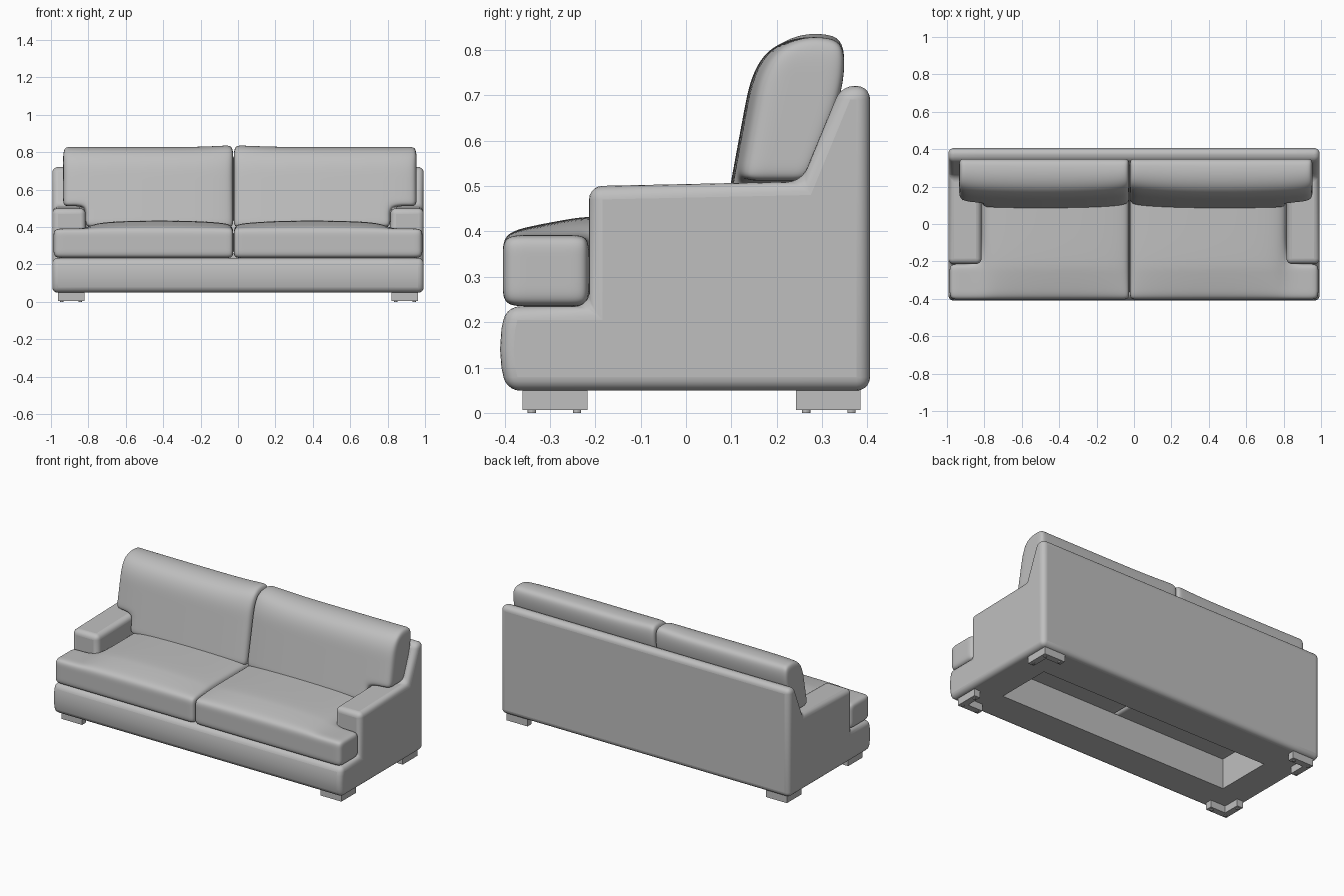
import bpy, bmesh, math
from mathutils import Vector

if "Cube" in bpy.data.objects:
    bpy.data.objects.remove(bpy.data.objects["Cube"])


def make_material(name, rgb):
    m = bpy.data.materials.new(name)
    m.use_nodes = True
    m.diffuse_color = (*rgb, 1)
    m.node_tree.nodes["Principled BSDF"].inputs["Base Color"].default_value = (*rgb, 1)
    return m


fabric = make_material("grey_fabric", (0.52, 0.52, 0.52))


def finish(bm, name, smooth=None):
    bmesh.ops.remove_doubles(bm, verts=bm.verts, dist=1e-5)
    bmesh.ops.recalc_face_normals(bm, faces=bm.faces)
    me = bpy.data.meshes.new(name)
    bm.to_mesh(me)
    bm.free()
    me.materials.append(fabric)
    ob = bpy.data.objects.new(name, me)
    bpy.context.collection.objects.link(ob)
    if smooth:
        bpy.ops.object.select_all(action='DESELECT')
        ob.select_set(True)
        bpy.context.view_layer.objects.active = ob
        bpy.ops.object.shade_smooth_by_angle(angle=math.radians(smooth))
    return ob


def add_box(bm, lo, hi):
    lo, hi = Vector(lo), Vector(hi)
    made = bmesh.ops.create_cube(bm, size=1)["verts"]
    for v in made:
        v.co = (lo + hi) / 2 + Vector(a * b for a, b in zip(v.co, hi - lo))


# Frame: front rail, arms and sloped back in one shell
ARM, SIDE = 0.815, 0.993
rail = [(-0.396, 0.049), (-0.407, 0.1), (-0.41, 0.14), (-0.407, 0.185),
        (-0.396, 0.235), (-0.214, 0.235)]
arm_top = [(-0.214, 0.5), (0.255, 0.51)]
well = (0.13, 0.235)
back = [(0.342, 0.721), (0.406, 0.721), (0.406, 0.049)]

bm = bmesh.new()


def strip(points, xs):
    for (y0, z0), (y1, z1) in zip(points, points[1:]):
        for a, b in zip(xs, xs[1:]):
            bm.faces.new([bm.verts.new(p) for p in
                          ((a, y0, z0), (b, y0, z0), (b, y1, z1), (a, y1, z1))])


def cap(points, x):
    bm.faces.new([bm.verts.new((x, y, z)) for y, z in points])


stations = (-SIDE, -ARM, ARM, SIDE)
strip(rail, stations)
strip([arm_top[1]] + back + rail[:1], stations)
strip([rail[-1], well, arm_top[1]], (-ARM, ARM))
for s in (-1, 1):
    strip([rail[-1]] + arm_top, (s * ARM, s * SIDE))
    cap(rail + arm_top + back, s * SIDE)
    cap([rail[-1]] + arm_top + [well], s * ARM)
frame = finish(bm, "sofa_frame", 40)

bevel = frame.modifiers.new("soft_edges", 'BEVEL')
bevel.width, bevel.segments = 0.03, 5
bevel.limit_method, bevel.angle_limit = 'ANGLE', math.radians(30)

# Opening under the seat
bm = bmesh.new()
add_box(bm, (-0.79, -0.18, -0.1), (0.79, 0.17, 0.26))
cutter = finish(bm, "underside_cutter")
cutter.hide_render = True
cutter.hide_set(True)
cut = frame.modifiers.new("underside_opening", 'BOOLEAN')
cut.object, cut.operation, cut.solver = cutter, 'DIFFERENCE', 'EXACT'
frame.modifiers.move(len(frame.modifiers) - 1, 1)


# Cushions: outer faces of a cell grid, bent by a rule and subdivided
def cushion(name, xs, ys, zs, keep, bend):
    axes = (xs, ys, zs)
    mid = lambda c: [(a[i] + a[i + 1]) / 2 for a, i in zip(axes, c)]
    cells = {(i, j, k) for i in range(len(xs) - 1) for j in range(len(ys) - 1)
             for k in range(len(zs) - 1) if keep(*mid((i, j, k)))}
    bm = bmesh.new()
    for c in cells:
        for ax in range(3):
            for d in (0, 1):
                near = list(c)
                near[ax] += 2 * d - 1
                if tuple(near) in cells:
                    continue
                quad = []
                for p, q in ((0, 0), (1, 0), (1, 1), (0, 1)):
                    n = list(c)
                    n[ax] += d
                    n[(ax + 1) % 3] += p
                    n[(ax + 2) % 3] += q
                    quad.append(bm.verts.new(bend(*(a[i] for a, i in zip(axes, n)))))
                bm.faces.new(quad)
    ob = finish(bm, name, 180)
    sub = ob.modifiers.new("soft", 'SUBSURF')
    sub.levels = sub.render_levels = 3


def hump(x, a, b):
    t = (x - a) / (b - a)
    return math.sin(math.pi * t) ** 0.35 if 0 < t < 1 else 0


for side, s, seam, outer in (("left", 1, -0.023, 0.955), ("right", -1, 0.025, 0.935)):
    inner = [seam, seam + 0.04, 0.2, 0.4, 0.6, 0.765, ARM]

    # Seat cushion with an ear in front of the arm
    def seat_bend(x, y, z):
        if z > 0.38:
            rise = min(max((y + 0.41) / 0.2, 0), 1) ** 0.7
            z += rise * (0.014 * (x < 0.8) + 0.03 * hump(x, seam, ARM))
        return s * x, y, z

    cushion(side + "_seat_cushion", inner + [0.93, 0.986],
            [-0.404, -0.345, -0.26, -0.214, 0, 0.17, 0.21], [0.235, 0.285, 0.345, 0.392],
            lambda x, y, z: x < ARM or y < -0.214, seat_bend)

    # Leaning back cushion with an ear above the arm
    def back_bend(x, t, z):
        front = 0.08 + 0.185 * (z - 0.41) + 0.03 * (1 - hump(x, seam, outer))
        rear = min(0.225 + 0.42 * (z - 0.41), 0.35)
        if z > 0.8:
            front += 0.02
            z += 0.008 * (x < 0.1) - 0.025 * (t == 0) - 0.012 * (t == 1)
        return s * x, front + t * (rear - front), z

    cushion(side + "_back_cushion", inner + [outer - 0.04, outer],
            [0, 0.38, 0.72, 1], [0.4, 0.45, 0.512, 0.56, 0.66, 0.74, 0.829],
            lambda x, t, z: x < ARM or z > 0.512, back_bend)

# L-shaped corner feet with small glides
for sx, side in ((1, "left"), (-1, "right")):
    for sy, end, y in ((-1, "front", 0.36), (1, "back", 0.385)):
        bm = bmesh.new()
        x, size, thick = 0.963, 0.143, 0.04
        outline = [(0, 0), (size, 0), (size, thick), (thick, thick), (thick, size), (0, size)]
        face = bm.faces.new([bm.verts.new((sx * (x - a), sy * (y - b), 0.006))
                             for a, b in outline])
        ext = bmesh.ops.extrude_face_region(bm, geom=[face])["geom"]
        for v in ext:
            if isinstance(v, bmesh.types.BMVert):
                v.co.z = 0.06
        for a, b in ((0.02, 0.02), (0.12, 0.02), (0.02, 0.12)):
            made = bmesh.ops.create_cone(bm, cap_ends=True, segments=12, radius1=0.009,
                                         radius2=0.009, depth=0.008)["verts"]
            bmesh.ops.translate(bm, verts=made, vec=(sx * (x - a), sy * (y - b), 0.004))
        finish(bm, f"{end}_{side}_foot", 30)
